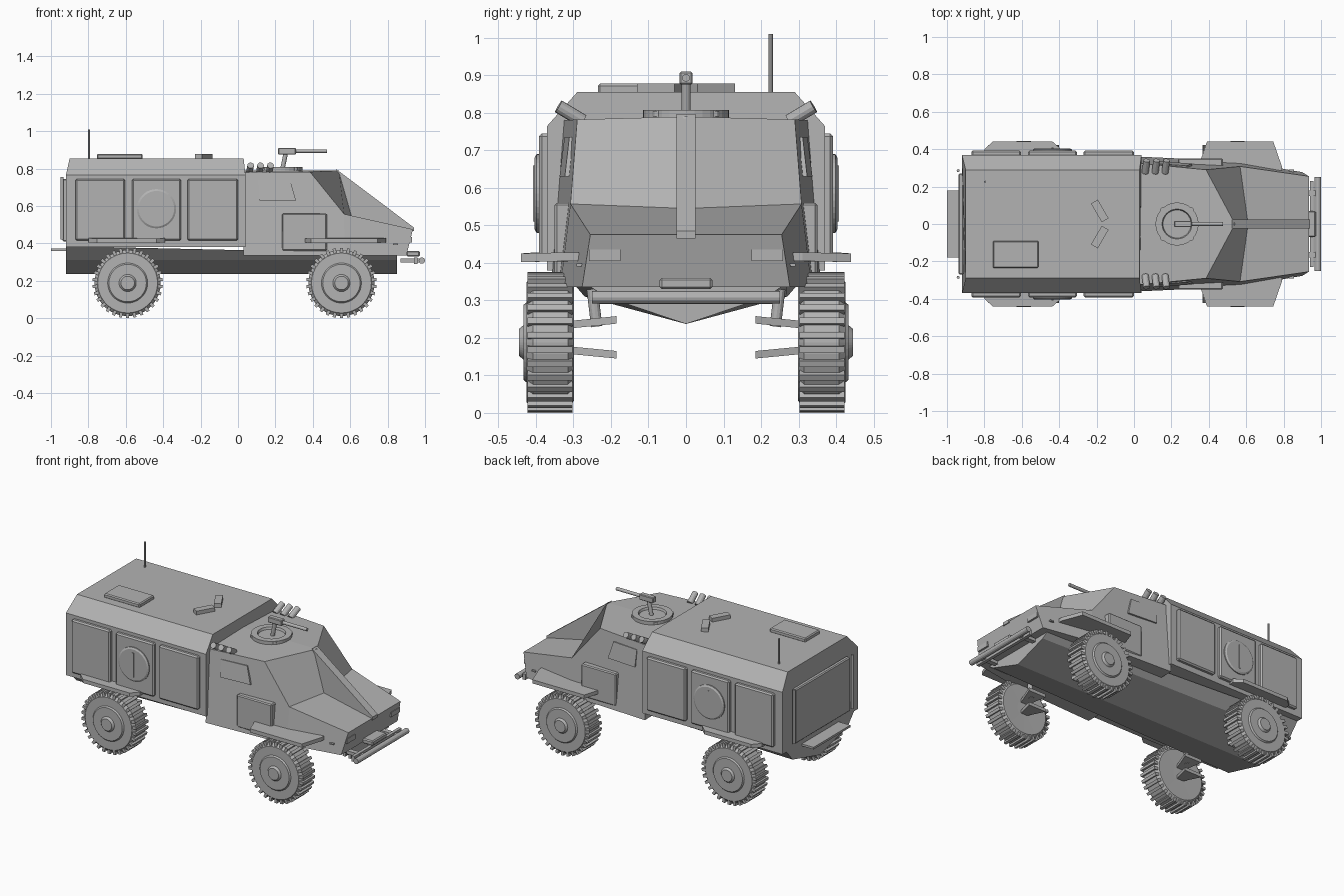
import bpy, bmesh, math
from mathutils import Matrix, Vector

cube = bpy.data.objects.get("Cube")
if cube:
    bpy.data.objects.remove(cube, do_unlink=True)

grey = bpy.data.materials.new("armour grey")
grey.use_nodes = True
grey.diffuse_color = (0.45, 0.45, 0.45, 1)
grey.node_tree.nodes["Principled BSDF"].inputs["Base Color"].default_value = (0.45, 0.45, 0.45, 1)


def finish(name, bm, mirror=False, bevel=0):
    """Turn a bmesh into an object, optionally mirrored across y and chamfered."""
    bmesh.ops.recalc_face_normals(bm, faces=bm.faces)
    me = bpy.data.meshes.new(name)
    bm.to_mesh(me)
    bm.free()
    me.materials.append(grey)
    ob = bpy.data.objects.new(name, me)
    bpy.context.collection.objects.link(ob)
    if bevel:
        b = ob.modifiers.new("chamfer", "BEVEL")
        b.width, b.segments, b.limit_method = bevel, 1, 'ANGLE'
    if mirror:
        m = ob.modifiers.new("mirror", "MIRROR")
        m.use_axis = (False, True, False)
        m.use_mirror_merge = True
    return ob


def add_loft(bm, *rings):
    """Skin between matching rings of points and cap both ends."""
    loops = [[bm.verts.new(p) for p in r] for r in rings]
    for a, b in zip(loops, loops[1:]):
        for i in range(len(a)):
            j = (i + 1) % len(a)
            bm.faces.new((a[i], a[j], b[j], b[i]))
    bm.faces.new(loops[0])
    bm.faces.new(loops[-1])


def loft(name, *rings, **kw):
    bm = bmesh.new()
    add_loft(bm, *rings)
    return finish(name, bm, **kw)


def box(name, x, y, z, **kw):
    rings = [[(a, y[0], z[0]), (a, y[1], z[0]), (a, y[1], z[1]), (a, y[0], z[1])] for a in x]
    return loft(name, *rings, **kw)


def rod(name, a, b, r, n=12, **kw):
    a, b = Vector(a), Vector(b)
    q = (b - a).to_track_quat('Z', 'Y')
    circle = [q @ Vector((r * math.cos(t), r * math.sin(t), 0))
              for t in (math.tau * i / n for i in range(n))]
    return loft(name, [a + c for c in circle], [b + c for c in circle], **kw)


def add_lathe(bm, profile, cx, cz, n=36):
    """Revolve (radius, y) pairs around an axle along y."""
    add_loft(bm, *[[(cx + r * math.cos(math.tau * i / n), y, cz + r * math.sin(math.tau * i / n))
                    for i in range(n)] for r, y in profile])


def sym(half):
    """Close a half cross-section of (y, z) by reflecting it."""
    return half + [(-y, z) for y, z in reversed(half) if y]


# Rear crew compartment with sloped roof shoulders
sec = sym([(0.37, 0.38), (0.37, 0.765), (0.29, 0.855)])
loft("crew_compartment", [(-0.90 if z > 0.8 else -0.92, y, z) for y, z in sec],
     [(0.03 if z > 0.8 else 0.04, y, z) for y, z in sec])

# V-shaped belly
belly = sym([(0, 0.237), (0.27, 0.31), (0.335, 0.385)])
loft("belly", [(-0.92, y, z) for y, z in belly],
     [(0.85, y * (0.8 if z > 0.3 else 1), min(z, 0.345)) for y, z in belly])

# Cab: one half, mirrored
points = dict(
    A=(0.03, 0, 0.79), B=(0.03, 0.325, 0.78), C=(0.385, 0.29, 0.782), D=(0.54, 0, 0.79),
    E=(0.567, 0.308, 0.557), F=(0.61, 0, 0.545), G=(0.935, 0.255, 0.475), H=(0.935, 0, 0.475),
    I=(0.90, 0.277, 0.335), J=(0.90, 0, 0.335), K=(0.03, 0.36, 0.335), L=(0.03, 0, 0.335),
    M=(0.57, 0.335, 0.335))
bm = bmesh.new()
v = {k: bm.verts.new(p) for k, p in points.items()}
for face in ("ABCD", "DCEF", "FEGH", "HGIJ", "BKMEC", "EMIG", "ALKB", "LJIMK"):
    bm.faces.new([v[k] for k in face])
finish("cab", bm, mirror=True)

# Central fin between windshield and nose
fin = [(0.525, 0.797), (0.94, 0.485), (0.94, 0.465), (0.60, 0.53)]
loft("windshield_fin", *[[(x, y, z) for x, z in fin] for y in (-0.025, 0.025)])

# Side panels, cab door, window and nose details
for name, x0, x1 in (("rear", -0.87, -0.605), ("middle", -0.567, -0.305), ("front", -0.27, 0.0)):
    box(name + "_side_panel", (x0, x1), (0.36, 0.392), (0.415, 0.745), mirror=True, bevel=0.008)
bm = bmesh.new()
add_lathe(bm, [(0.105, 0.385), (0.105, 0.398), (0.095, 0.404)], -0.436, 0.585)
finish("side_hatch_disc", bm, mirror=True)
box("side_hatch_handle", (-0.442, -0.43), (0.40, 0.408), (0.51, 0.66), mirror=True)
box("cab_door", (0.235, 0.475), (0.30, 0.35), (0.36, 0.56), mirror=True, bevel=0.006)
glass = [(0.11, 0.315, 0.735), (0.28, 0.302, 0.735), (0.31, 0.314, 0.63), (0.115, 0.328, 0.63)]
loft("side_window", [(x, y - 0.01, z) for x, y, z in glass],
     [(x, y + 0.009, z) for x, y, z in glass], mirror=True)
box("headlight", (0.90, 0.929), (0.175, 0.258), (0.405, 0.435), mirror=True)
box("side_marker", (0.83, 0.855), (0.26, 0.292), (0.39, 0.398), mirror=True)

# Fenders: tapered plates
for name, x0, x1, y0 in (("rear", -0.80, -0.39, 0.36), ("front", 0.345, 0.79, 0.27)):
    loft(name + "_fender",
         *[[(x0, y0, z), (x0, y0 + 0.04, z), (x0 + 0.045, 0.44, z - 0.003),
            (x1 - 0.045, 0.44, z - 0.003), (x1, y0 + 0.04, z), (x1, y0, z)]
           for z in (0.405, 0.428)], mirror=True)

# Wheels with tread bars, and suspension
tyre = [(0.05, 0.30), (0.155, 0.298), (0.177, 0.315), (0.177, 0.408), (0.16, 0.425), (0.107, 0.425),
        (0.10, 0.433), (0.046, 0.433), (0.036, 0.445), (0.01, 0.445)]
for name, cx in (("rear", -0.59), ("front", 0.553)):
    bm = bmesh.new()
    add_lathe(bm, tyre, cx, 0.188)
    for i in range(30):
        bmesh.ops.create_cube(bm, size=1, matrix=Matrix.Translation((cx, 0.362, 0.188))
                              @ Matrix.Rotation(math.tau * i / 30, 4, 'Y')
                              @ Matrix.Translation((0, 0, 0.175))
                              @ Matrix.Diagonal((0.017, 0.12, 0.026, 1)))
    finish(name + "_wheel", bm, mirror=True)
    for arm, zo, zi in (("upper", 0.235, 0.248), ("lower", 0.167, 0.155)):
        loft(f"{name}_{arm}_arm",
             *[[(cx - w, y, z - 0.01), (cx + w, y, z - 0.01), (cx + w, y, z + 0.01), (cx - w, y, z + 0.01)]
               for y, z, w in ((0.31, zo, 0.02), (0.185, zi, 0.06))], mirror=True)
    rod(name + "_shock", (cx, 0.25, 0.33), (cx, 0.238, 0.23), 0.015, mirror=True)

# Front bumper
rod("bumper_bar", (0.983, -0.25, 0.308), (0.983, 0.25, 0.308), 0.017)
box("bumper_beam", (0.94, 0.96), (-0.23, 0.23), (0.29, 0.325))
box("bumper_bracket", (0.87, 0.985), (0.15, 0.18), (0.298, 0.318), mirror=True)
box("nose_plate", (0.90, 0.972), (-0.07, 0.07), (0.33, 0.36), bevel=0.006)

# Rear door and step
box("rear_door", (-0.938, -0.91), (-0.27, 0.27), (0.41, 0.745), bevel=0.006)
rod("rear_door_rail", (-0.94, 0.285, 0.42), (-0.94, 0.285, 0.755), 0.008, mirror=True)
box("rear_step", (-1.0, -0.90), (-0.18, 0.18), (0.36, 0.373))

# Roof fittings
box("roof_hatch", (-0.755, -0.51), (-0.235, -0.09), (0.85, 0.878), bevel=0.006)
rod("antenna", (-0.796, 0.226, 0.85), (-0.796, 0.226, 1.01), 0.006, n=8)
bm = bmesh.new()
bmesh.ops.create_cube(bm, size=1, matrix=Matrix.Translation((-0.183, 0.07, 0.865))
                      @ Matrix.Rotation(math.radians(-60), 4, 'Z')
                      @ Matrix.Diagonal((0.115, 0.042, 0.026, 1)))
finish("roof_block", bm, mirror=True)
for i in range(3):
    x = 0.06 + 0.053 * i
    rod(f"launcher_tube_{i + 1}", (x, 0.275, 0.778), (x + 0.008, 0.34, 0.817), 0.018, mirror=True)

# Gun ring with bolts, post and gun
bm = bmesh.new()
add_loft(bm, *[[(0.23 + r * math.cos(math.tau * i / 32), r * math.sin(math.tau * i / 32), z)
                for i in range(32)]
               for r, z in ((0.115, 0.775), (0.115, 0.808), (0.08, 0.808), (0.075, 0.795))])
finish("gun_ring", bm)
for s in (-1, 1):
    rod("ring_bolt", (0.23 + s * 0.075, 0.075, 0.79), (0.23 + s * 0.075, 0.075, 0.805), 0.014, mirror=True)
rod("gun_post", (0.235, 0, 0.785), (0.255, 0, 0.88), 0.012)
box("gun_body", (0.215, 0.31), (-0.017, 0.017), (0.875, 0.91), bevel=0.004)
rod("gun_barrel", (0.30, 0, 0.893), (0.475, 0, 0.893), 0.01)
